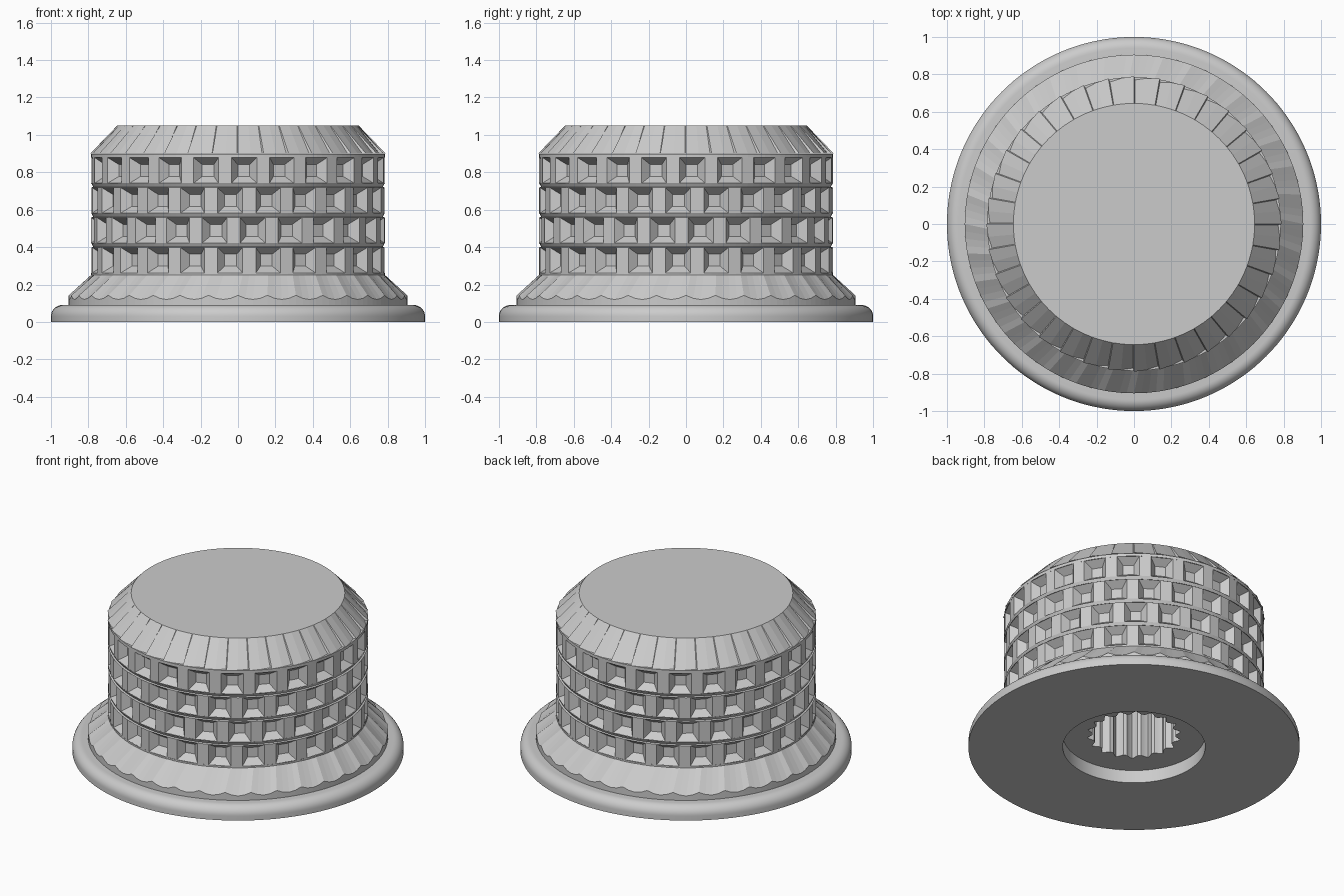
import bpy
from math import sin, cos, radians, tau

cube = bpy.data.objects.get("Cube")
if cube:
    bpy.data.objects.remove(cube, do_unlink=True)

grey = bpy.data.materials.new("plain_grey")
grey.use_nodes = True
colour = (0.6, 0.6, 0.6, 1)
grey.diffuse_color = colour
grey.node_tree.nodes["Principled BSDF"].inputs["Base Color"].default_value = colour


def polar(r, a, z):
    return (r * cos(a), r * sin(a), z)


def make_object(name, verts, faces, smooth=False):
    mesh = bpy.data.meshes.new(name)
    mesh.from_pydata(verts, [], faces)
    mesh.materials.append(grey)
    obj = bpy.data.objects.new(name, mesh)
    bpy.context.collection.objects.link(obj)
    if smooth:
        bpy.ops.object.select_all(action='DESELECT')
        obj.select_set(True)
        bpy.context.view_layer.objects.active = obj
        bpy.ops.object.shade_smooth_by_angle(angle=radians(30))
    return obj


def loft(name, rings, cap_start=False, cap_end=False, smooth=False):
    """Bridge closed rings of equal size, in path order."""
    n = len(rings[0])
    verts = [p for ring in rings for p in ring]
    faces = []
    for i in range(len(rings) - 1):
        for k in range(n):
            a, b = i * n + k, i * n + (k + 1) % n
            faces.append((a, b, b + n, a + n))
    if cap_start:
        faces.append(tuple(reversed(range(n))))
    if cap_end:
        faces.append(tuple(range(len(verts) - n, len(verts))))
    return make_object(name, verts, faces, smooth)


def circle(r, z, n=144):
    return [polar(r, tau * k / n, z) for k in range(n)]


# Flange with counterbore and splined shaft socket
SEGS = 144


def spline_ring(z):
    radii = (0.25, 0.25, 0.25, 0.262, 0.275, 0.285, 0.275, 0.262)
    return [polar(radii[k % 8], tau * k / SEGS, z) for k in range(SEGS)]


rounded = [circle(0.94 + 0.06 * cos(radians(t)), 0.03 + 0.06 * sin(radians(t)))
           for t in range(0, 91, 10)]
loft("flange",
     [spline_ring(0.75), spline_ring(0.085), circle(0.29, 0.085),
      circle(0.43, 0.085), circle(0.43, 0), circle(1, 0)]
     + rounded + [circle(0.86, 0.09)], smooth=True)
make_object("socket_end", spline_ring(0.75), [tuple(reversed(range(SEGS)))])

# Faceted skirt: flat facets meeting the rim in scallops
FACETS = 36
step = tau / FACETS


def skirt_ring(r, heights, twist=0.0):
    return [polar(r, step * (k / 4 + twist), heights[k % 4])
            for k in range(FACETS * 4)]


loft("skirt", [skirt_ring(0.905, [0.09] * 4),
               skirt_ring(0.905, [0.142, 0.126, 0.12, 0.126]),
               skirt_ring(0.778, [0.258] * 4, 0.2)])

# Crown: slightly stepped facets under a flat top
crown_cell = ((0.0, 0.79), (0.5, 0.782), (0.96, 0.77))
crown_base = [polar(r, step * (k + u), 0.9)
              for k in range(FACETS) for u, r in crown_cell]
crown_top = [polar(0.645, step * (k + u), 1.05)
             for k in range(FACETS) for u, r in crown_cell]
loft("crown", [crown_base, crown_top], cap_end=True)

# Rows of square tapered pits around the grip
PITS = 24
RADIUS, DEPTH, HALF, FLOOR = 0.785, 0.05, 0.068, 0.032
rows = ((0.33, -3.1), (0.49, 5.8), (0.65, -3.1), (0.81, 2.4))
wide = radians(4.95)
narrow = FLOOR / (RADIUS - DEPTH)


def pit_row(name, z, offset):
    verts, faces = [], []
    for k in range(PITS):
        a = radians(offset - 90) + tau * k / PITS
        s, nxt = 8 * k, 8 * ((k + 1) % PITS)
        for r, da, dz in ((RADIUS, wide, HALF), (RADIUS - DEPTH, narrow, FLOOR)):
            for sx, sz in ((-1, -1), (1, -1), (1, 1), (-1, 1)):
                verts.append(polar(r, a + sx * da, z + sz * dz))
        for i in range(4):
            j = (i + 1) % 4
            faces.append((s + i, s + j, s + j + 4, s + i + 4))
        faces.append((s + 4, s + 5, s + 6, s + 7))
        faces.append((s + 1, nxt, nxt + 3, s + 2))
    make_object(name, verts, faces)


for i, (z, offset) in enumerate(rows):
    pit_row(f"grip_row_{i + 1}", z, offset)

# Narrow undercut bands between the rows
for i in range(len(rows) - 1):
    low, high = rows[i][0] + HALF, rows[i + 1][0] - HALF
    loft(f"grip_band_{i + 1}", [circle(RADIUS, low), circle(0.774, low + 0.004),
                                circle(RADIUS, high)])

# Plain collars closing the grip at both ends
loft("lower_collar", [circle(RADIUS, 0.24), circle(RADIUS, rows[0][0] - HALF)])
loft("upper_collar", [circle(RADIUS, rows[-1][0] + HALF), circle(RADIUS, 0.898),
                      circle(0.7, 0.898)])
